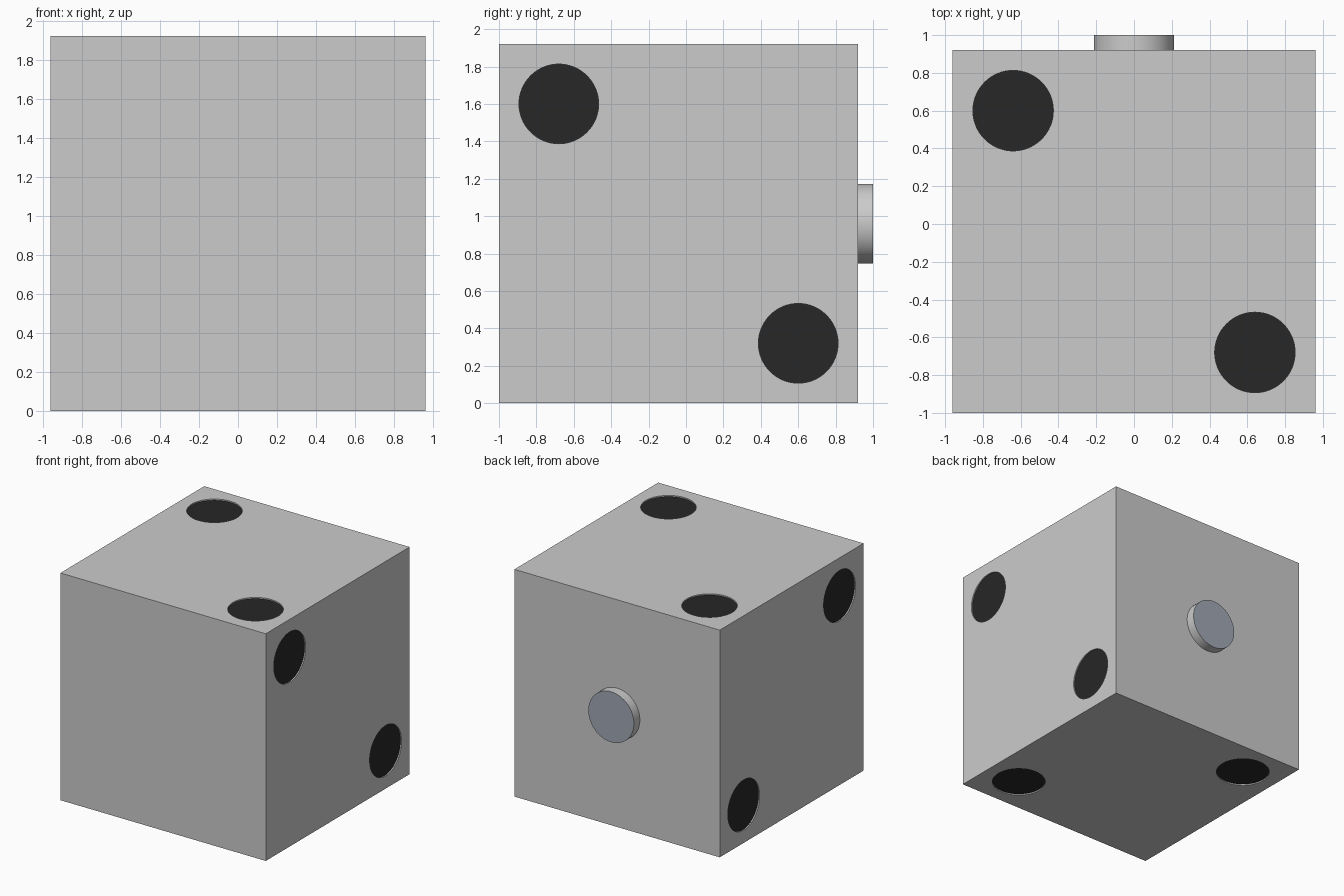
import bpy
from math import pi
from mathutils import Vector

if "Cube" in bpy.data.objects:
    bpy.data.objects.remove(bpy.data.objects["Cube"])

CENTRE = Vector((0, -0.04, 0.96))
HALF, OFF, R, DEPTH = 0.96, 0.64, 0.213, 0.01


def material(name, rgb):
    m = bpy.data.materials.new(name)
    m.diffuse_color = (*rgb, 1)
    m.use_nodes = True
    m.node_tree.nodes["Principled BSDF"].inputs["Base Color"].default_value = m.diffuse_color
    return m


def cylinder(name, loc, axis, length):
    rot = {'x': (0, pi / 2, 0), 'y': (-pi / 2, 0, 0), 'z': (0, 0, 0)}[axis]
    bpy.ops.mesh.primitive_cylinder_add(vertices=64, radius=R, depth=length,
                                        location=loc, rotation=rot)
    ob = bpy.context.object
    ob.name = name
    return ob


black = material("pip black", (0.02, 0.02, 0.02))
slate = material("peg cap slate", (0.35, 0.39, 0.46))

# Cube body
bpy.ops.mesh.primitive_cube_add(size=2 * HALF, location=CENTRE)
body = bpy.context.object
body.name = "die_body"

# Two diagonal shallow pips on the left, right, top and bottom faces
cutters = []
for side in (-1, 1):
    for d in (-1, 1):
        reach = side * (HALF - DEPTH + 0.1)
        spots = (('x', (reach, d * OFF, -d * OFF)),
                 ('z', (d * OFF, -d * OFF, reach)))
        for axis, p in spots:
            cutters.append(cylinder("pip_cutter", CENTRE + Vector(p), axis, 0.2))
for c in cutters:
    c.hide_render = True
    mod = body.modifiers.new("pip", 'BOOLEAN')
    mod.operation, mod.solver, mod.object = 'DIFFERENCE', 'EXACT', c
bpy.context.view_layer.objects.active = body
for name in [m.name for m in body.modifiers]:
    bpy.ops.object.modifier_apply(modifier=name)
for c in cutters:
    bpy.data.objects.remove(c)

# Paint the recessed pip floors
body.data.materials.clear()
body.data.materials.append(None)
body.data.materials.append(black)
for f in body.data.polygons:
    floor = (max(abs(v) for v in f.normal) > 0.99
             and abs(abs(f.center.dot(f.normal)) - (HALF - DEPTH)) < 0.002
             and f.area > 0.05)
    f.material_index = 1 if floor else 0

# Round peg on the back with a slate end cap
peg = cylinder("back_peg", (0, 0.95, CENTRE.z), 'y', 0.1)
peg.data.materials.append(None)
peg.data.materials.append(slate)
for f in peg.data.polygons:
    f.material_index = 1 if f.normal.z > 0.9 else 0
bpy.ops.object.shade_smooth_by_angle()
